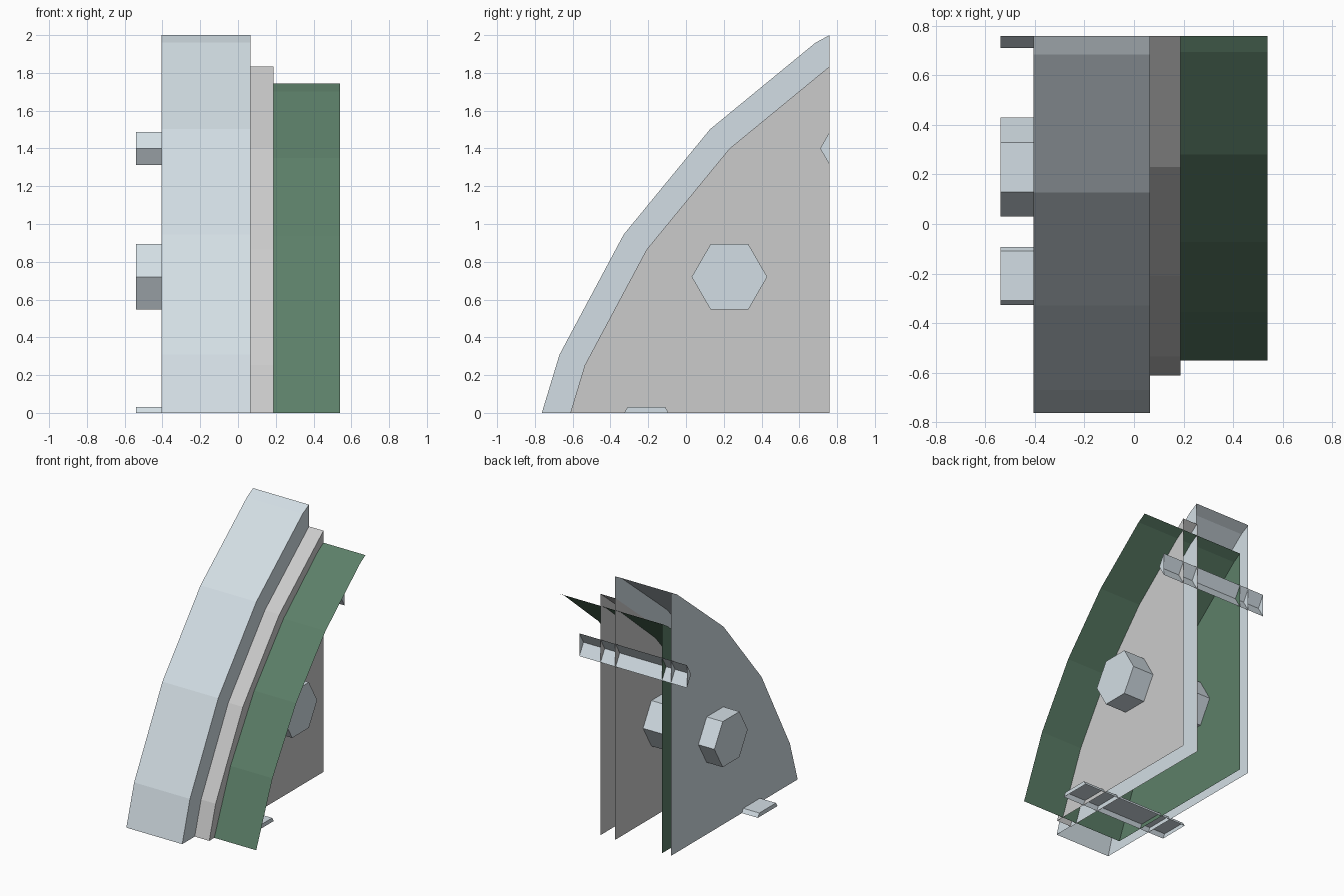
import bpy, bmesh
from math import cos, sin, pi

if "Cube" in bpy.data.objects:
    bpy.data.objects.remove(bpy.data.objects["Cube"])

CENTER = (2.73, -1.10)          # wheel axle in (y, z); the model is a slice of the wheel
BACK, FLOOR = 0.76, 0.0         # open cut planes


def material(name, rgb):
    m = bpy.data.materials.new(name)
    m.diffuse_color = (*rgb, 1)
    m.use_nodes = True
    m.node_tree.nodes["Principled BSDF"].inputs["Base Color"].default_value = m.diffuse_color
    return m


steel = material("blue_grey", (0.65, 0.73, 0.78))
green = material("dark_green", (0.108, 0.213, 0.14))


def prism(name, center, radius, sides, x0, x1, mat=None, right_cap=True):
    """Polygonal cylinder along x, sliced open at the back and the floor."""
    bm = bmesh.new()
    rings = []
    for x in (x0, x1):
        rings.append([bm.verts.new((x, center[0] + radius * cos(2 * pi * i / sides),
                                    center[1] + radius * sin(2 * pi * i / sides)))
                      for i in range(sides)])
    left, right = rings
    for i in range(sides):
        j = (i + 1) % sides
        bm.faces.new((left[i], left[j], right[j], right[i]))
    bm.faces.new(left)
    if right_cap:
        bm.faces.new(right)
    bmesh.ops.recalc_face_normals(bm, faces=bm.faces)
    for co, no in (((0, BACK, 0), (0, 1, 0)), ((0, 0, FLOOR), (0, 0, -1))):
        bmesh.ops.bisect_plane(bm, geom=bm.verts[:] + bm.edges[:] + bm.faces[:],
                               plane_co=co, plane_no=no, clear_outer=True)
    me = bpy.data.meshes.new(name)
    bm.to_mesh(me)
    bm.free()
    if mat:
        me.materials.append(mat)
    ob = bpy.data.objects.new(name, me)
    bpy.context.collection.objects.link(ob)
    return ob


# Wheel layers: wide outer rim, thin step, and the green drum open on the right
prism("outer_rim", CENTER, 3.68, 32, -0.405, 0.065, steel)
prism("middle_disc", CENTER, 3.535, 32, 0.06, 0.187)
prism("green_drum", CENTER, 3.464, 40, -0.33, 0.54, green, right_cap=False)

# Hexagonal bolts running through all layers
for i, c in enumerate([(-0.21, -0.143), (0.23, 0.72), (0.91, 1.40)]):
    prism(f"hex_bolt_{i + 1}", c, 0.2, 6, -0.54, 0.365, steel)
